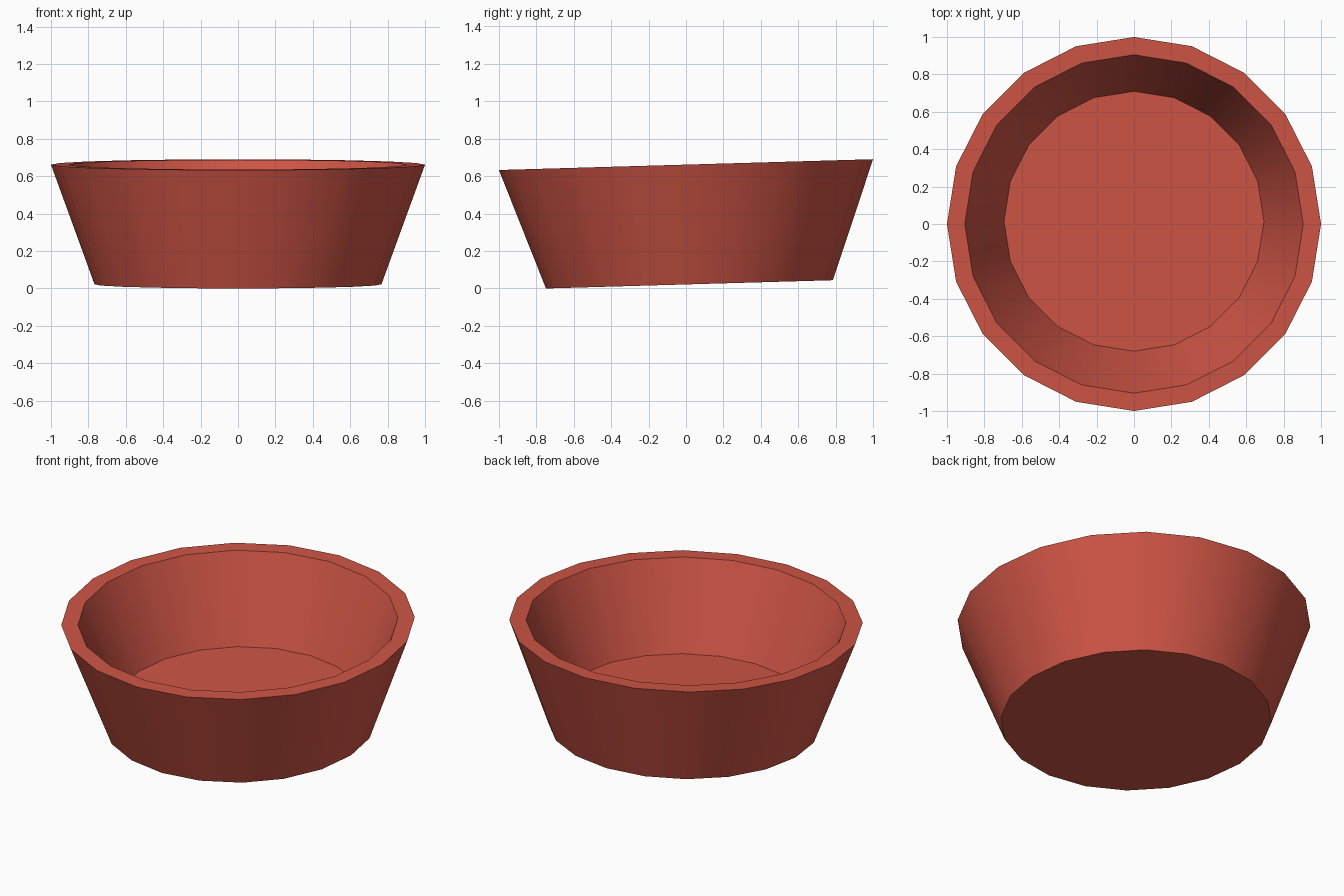
import bpy, bmesh, math
from mathutils import Matrix

if "Cube" in bpy.data.objects:
    bpy.data.objects.remove(bpy.data.objects["Cube"])

SIDES = 20
TILT = math.radians(1.65)
# Bowl section (radius, height): outer base, outer rim, inner rim, inner floor
PROFILE = [(0.767, 0.0), (1.0, 0.64), (0.905, 0.64), (0.695, 0.135)]

bm = bmesh.new()
rings = [[bm.verts.new((r * math.cos(2 * math.pi * i / SIDES),
                        r * math.sin(2 * math.pi * i / SIDES), z))
          for i in range(SIDES)] for r, z in PROFILE]

# Outer wall, rim and inner wall
for a, b in zip(rings, rings[1:]):
    for i in range(SIDES):
        j = (i + 1) % SIDES
        bm.faces.new((a[i], a[j], b[j], b[i]))

# Underside and inner floor
bm.faces.new(rings[0][::-1])
bm.faces.new(rings[-1])

# Slight tilt, with the lowest edge resting on the ground
bm.transform(Matrix.Translation((0, 0.64 * math.sin(TILT), 0.767 * math.sin(TILT)))
             @ Matrix.Rotation(TILT, 4, 'X'))
bmesh.ops.recalc_face_normals(bm, faces=bm.faces)

mesh = bpy.data.meshes.new("bowl")
bm.to_mesh(mesh)
bm.free()
bowl = bpy.data.objects.new("bowl", mesh)
bpy.context.collection.objects.link(bowl)

# Red clay colour
mat = bpy.data.materials.new("red_clay")
mat.diffuse_color = (0.62, 0.09, 0.06, 1)
mat.use_nodes = True
mat.node_tree.nodes["Principled BSDF"].inputs["Base Color"].default_value = mat.diffuse_color
mesh.materials.append(mat)

# Smooth walls, crisp rim and base edges
bpy.context.view_layer.objects.active = bowl
bowl.select_set(True)
bpy.ops.object.shade_smooth_by_angle(angle=math.radians(30))
